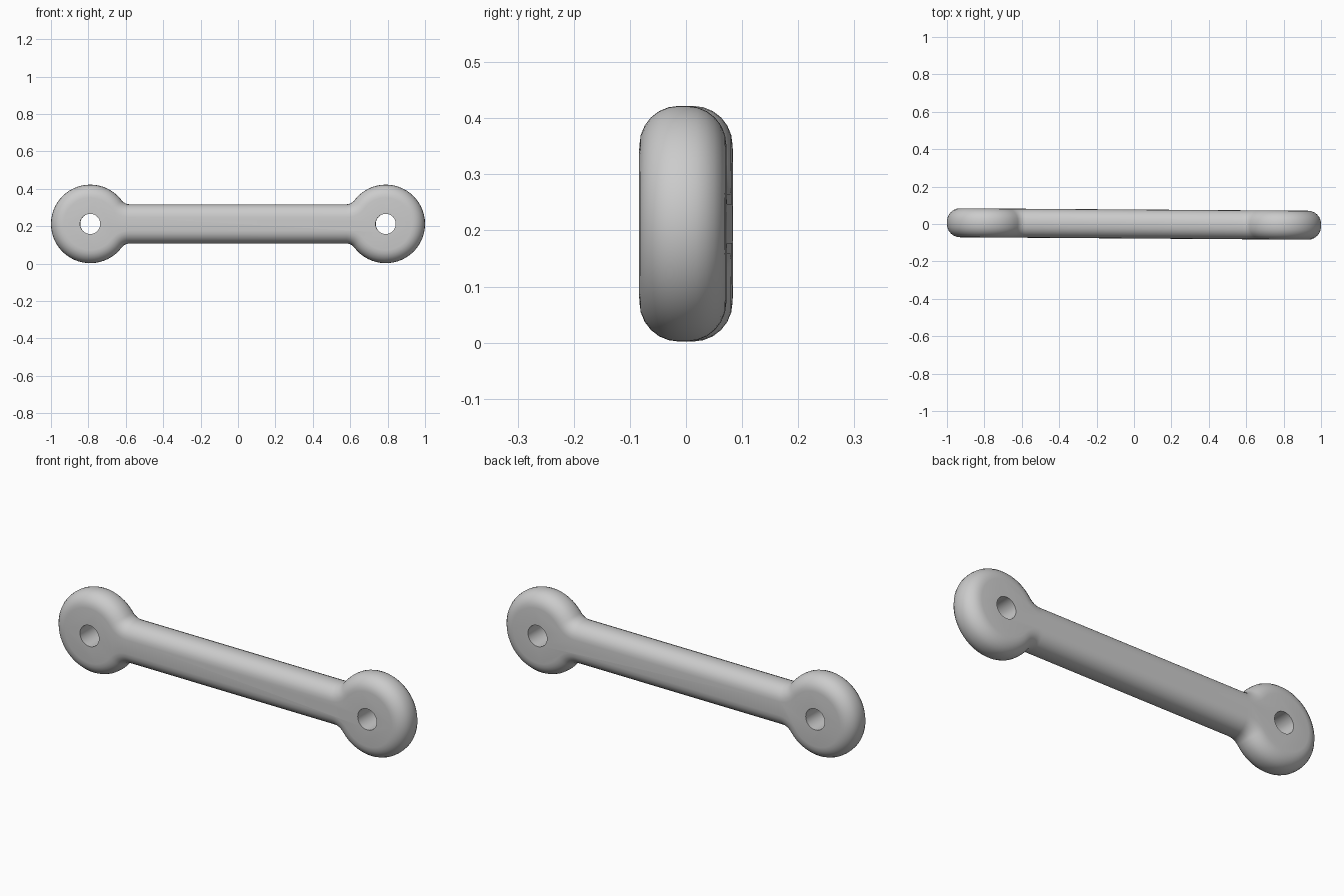
import bpy, bmesh, math

if "Cube" in bpy.data.objects:
    bpy.data.objects.remove(bpy.data.objects["Cube"], do_unlink=True)

LUG_X, LUG_R, BAR_H, NECK_R = 0.79, 0.21, 0.105, 0.0525
HALF_T, EDGE_R, HOLE_R, MID_Z = 0.0775, 0.07, 0.054, 0.212
NECK_DX = 0.21
NECK_A = math.atan2(BAR_H + NECK_R, NECK_DX)
STEPS = 6


def arc(cx, cz, r, a0, a1, n):
    return [(cx + r * math.cos(a0 + (a1 - a0) * i / n),
             cz + r * math.sin(a0 + (a1 - a0) * i / n)) for i in range(n + 1)]


def outline(inset):
    """Closed bar-and-lugs contour, shrunk evenly by inset."""
    # right half: lower neck is the mirror of the upper one
    lug = arc(LUG_X, 0, LUG_R - inset, NECK_A - math.pi, math.pi - NECK_A, 44)
    neck = arc(LUG_X - NECK_DX, BAR_H + NECK_R, NECK_R + inset,
               -NECK_A, -math.pi / 2, 8)[1:]
    half = [(x, -z) for x, z in reversed(neck)] + lug + neck
    return half + [(-x, -z) for x, z in half]


# link body: rounded-edge loft through shrinking contours
bm = bmesh.new()
quarter = [i / STEPS * math.pi / 2 for i in range(STEPS + 1)]
section = [(EDGE_R * (1 - math.sin(a)), -HALF_T + EDGE_R * (1 - math.cos(a)))
           for a in quarter]
# first angle gives the face inset, last gives the full contour
section += [(d, -y) for d, y in reversed(section)]
rings = [[bm.verts.new((x, y, z)) for x, z in outline(d)] for d, y in section]
for a, b in zip(rings, rings[1:]):
    for i in range(len(a)):
        j = (i + 1) % len(a)
        bm.faces.new((a[i], a[j], b[j], b[i]))
bm.faces.new(rings[0])
bm.faces.new(rings[-1])
bmesh.ops.recalc_face_normals(bm, faces=bm.faces)
mesh = bpy.data.meshes.new("link_bar")
bm.to_mesh(mesh)
bm.free()
link = bpy.data.objects.new("link_bar", mesh)
bpy.context.collection.objects.link(link)

mat = bpy.data.materials.new("plain_grey")
mat.use_nodes = True
grey = (0.6, 0.6, 0.6, 1)
mat.diffuse_color = grey
mat.node_tree.nodes["Principled BSDF"].inputs["Base Color"].default_value = grey
mesh.materials.append(mat)

# pin holes through both lugs
bpy.context.view_layer.objects.active = link
for side in (-1, 1):
    bpy.ops.mesh.primitive_cylinder_add(vertices=32, radius=HOLE_R, depth=0.5,
                                        location=(side * LUG_X, 0, 0),
                                        rotation=(math.pi / 2, 0, 0))
    cutter = bpy.context.object
    cutter.name = "hole_cutter"
    cutter.hide_render = True
    cutter.data.materials.append(mat)
    mod = link.modifiers.new("pin_hole", "BOOLEAN")
    mod.operation, mod.solver, mod.object = "DIFFERENCE", "EXACT", cutter
    bpy.context.view_layer.objects.active = link
    bpy.ops.object.modifier_apply(modifier=mod.name)
    bpy.data.objects.remove(cutter, do_unlink=True)

# smooth shading and the slight yaw
bpy.ops.object.select_all(action="DESELECT")
link.select_set(True)
bpy.ops.object.shade_smooth_by_angle(angle=math.radians(35))
link.location.z = MID_Z
link.rotation_euler.z = -0.007
